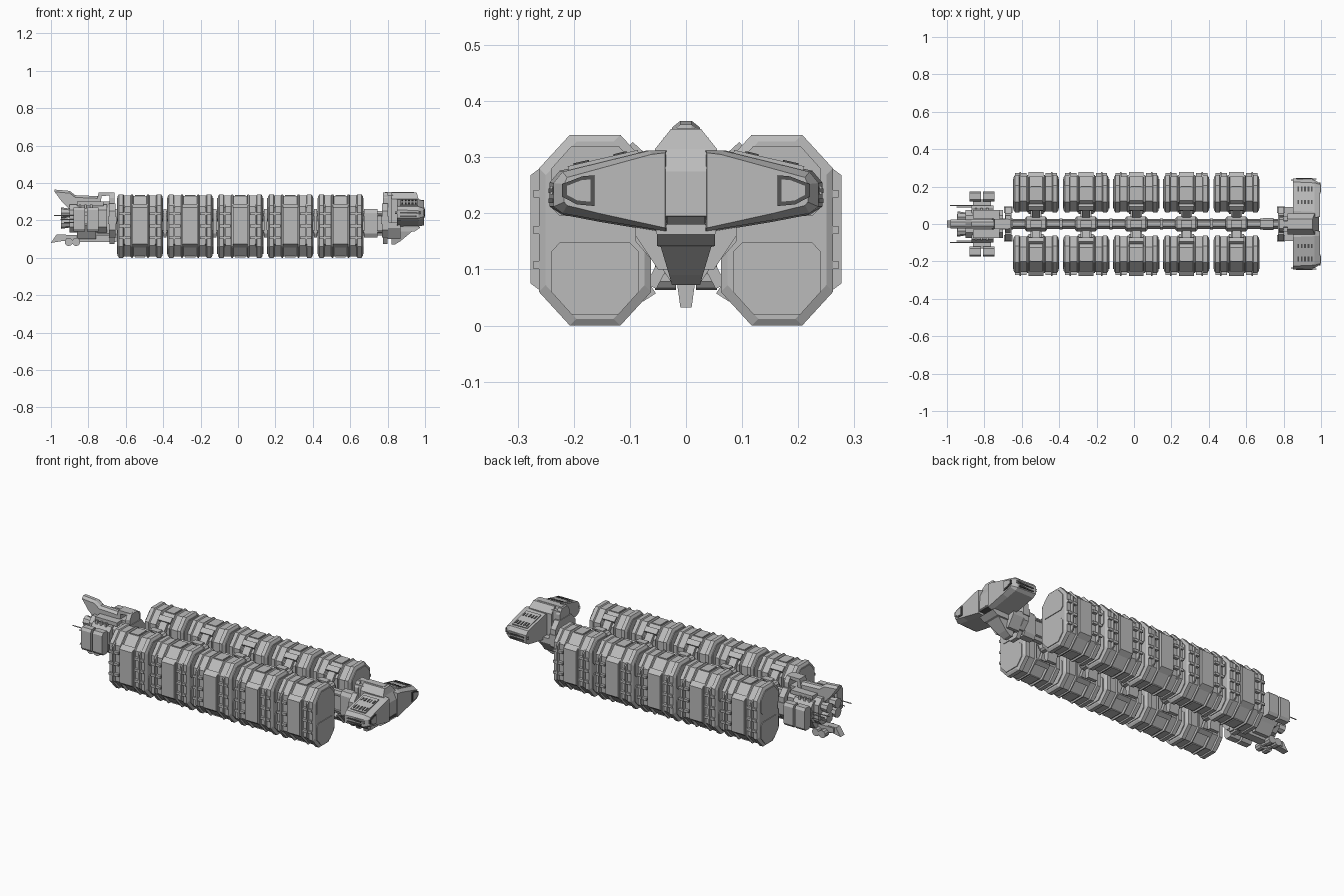
import bpy, bmesh, math
from mathutils import Vector, Matrix

if "Cube" in bpy.data.objects:
    bpy.data.objects.remove(bpy.data.objects["Cube"])

def material(name, v):
    m = bpy.data.materials.new(name)
    m.diffuse_color = (v, v, v, 1)
    m.use_nodes = True
    m.node_tree.nodes["Principled BSDF"].inputs["Base Color"].default_value = m.diffuse_color
    return m

HULL = material("hull_grey", 0.5)
DARK = material("dark_grey", 0.09)

def finish(name, bm, mat=HULL):
    bmesh.ops.recalc_face_normals(bm, faces=bm.faces)
    me = bpy.data.meshes.new(name)
    bm.to_mesh(me)
    bm.free()
    me.materials.append(mat)
    ob = bpy.data.objects.new(name, me)
    bpy.context.collection.objects.link(ob)
    return ob

def loft(name, rings, mat=HULL):
    """Skin a row of equal-length closed rings and cap both ends."""
    bm = bmesh.new()
    vs = [[bm.verts.new(p) for p in r] for r in rings]
    n = len(rings[0])
    for a, b in zip(vs, vs[1:]):
        for i in range(n):
            j = (i + 1) % n
            bm.faces.new((a[i], a[j], b[j], b[i]))
    bm.faces.new(vs[0])
    bm.faces.new(vs[-1])
    return finish(name, bm, mat)

def along_x(name, poly, x0, x1, mat=HULL):
    return loft(name, [[(x, y, z) for y, z in poly] for x in (x0, x1)], mat)

def along_y(name, poly, y0, y1, mat=HULL):
    return loft(name, [[(x, y, z) for x, z in poly] for y in (y0, y1)], mat)

def octagon(cy, cz, hy, hz, ky, kz):
    q = [(hy - ky, hz), (hy, hz - kz), (hy, kz - hz), (hy - ky, -hz),
         (ky - hy, -hz), (-hy, kz - hz), (-hy, hz - kz), (ky - hy, hz)]
    return [(cy + a, cz + b) for a, b in q]

def box(name, x0, x1, y0, y1, z0, z1, mat=HULL):
    return along_x(name, [(y0, z0), (y1, z0), (y1, z1), (y0, z1)], x0, x1, mat)

def bar(name, x0, x1, a, b, w, mat=HULL):
    """Flat bar between two y-z points, w thick."""
    a, b = Vector(a), Vector(b)
    d = (b - a).normalized() * w / 2
    n = Vector((-d.y, d.x))
    return along_x(name, [a + n, b + n, b - n, a - n], x0, x1, mat)

def rod(name, a, b, r, sides=8, r2=None):
    a, b = Vector(a), Vector(b)
    bm = bmesh.new()
    rot = (b - a).to_track_quat('Z', 'Y').to_matrix().to_4x4()
    bmesh.ops.create_cone(bm, cap_ends=True, segments=sides, radius1=r,
                          radius2=r if r2 is None else r2, depth=(b - a).length,
                          matrix=Matrix.Translation((a + b) / 2) @ rot)
    return finish(name, bm)

def flip(poly, s):
    return [(s * y, z) for y, z in poly]

# ---- cargo containers: five pairs along the spine ----
CENTRES = [-0.524 + 0.268 * i for i in range(5)]
half = [(-.12, .012), (-.112, 0), (-.09, 0), (-.086, .006), (-.05, .006), (-.046, 0), (-.04, 0), (-.036, .008)]
BANDS = half + [(-x, d) for x, d in reversed(half)]
for cx in CENTRES:
    for s in (-1, 1):
        rings = [[(cx + x, s * y, z) for y, z in octagon(.162, .17, .1 - d, .17 - d, .055, .06)]
                 for x, d in BANDS]
        loft("container", rings)
        # end panels, upper and lower
        up = [(.12, .32), (.204, .32), (.24, .28), (.24, .21), (.225, .195), (.1, .195), (.084, .21), (.084, .28)]
        low = [(.12, .02), (.204, .02), (.24, .06), (.24, .132), (.225, .148), (.1, .148), (.084, .132), (.084, .06)]
        for poly in (up, low):
            along_x("container_end_panel", flip(poly, s), cx - .124, cx + .124)
        # outer side plate and clamps
        for x0, x1 in ((-.04, .04), (-.088, -.08), (.08, .088)):
            along_x("side_plate", flip([(.25, .055), (.277, .075), (.277, .268), (.25, .288)], s), cx + x0, cx + x1)
        for z in (.235, .17, .108):
            for x0, x1 in ((-.112, -.052), (.052, .112)):
                box("side_clamp", cx + x0, cx + x1, s * .25, s * .272, z - .007, z + .007)
        # top and bottom ridge plates
        for z0, z1 in ((.328, .337), (.003, .012)):
            box("ridge_plate", cx - .028, cx + .028, s * .125, s * .2, z0, z1)
        # couplings from the spine to the sloped inner faces
        for a, b, c in (((.03, .23), (.082, .295), (.105, .316)), ((.03, .13), (.062, .07), (.085, .055))):
            bar("coupling_arm", cx - .022, cx + .022, (s * a[0], a[1]), (s * b[0], b[1]), .02)
            bar("coupling_pad", cx - .04, cx + .04, (s * b[0], b[1]), (s * c[0], c[1]), .03)
        box("side_coupling", cx - .03, cx + .03, s * .03, s * .07, .15, .21)
    # spine node
    loft("spine_node", [[(cx + x, y, z) for y, z in octagon(0, .18, .04 - d, .095 - d, .018, .03)]
                        for x, d in ((-.06, .01), (-.05, 0), (.05, 0), (.06, .01))])
    box("node_cap", cx - .03, cx + .03, -.018, .018, .27, .285)
    along_x("node_keel", [(-.018, .09), (.018, .09), (.01, .032), (-.01, .032)], cx - .03, cx + .03)

# ---- spine ----
along_x("spine", octagon(0, .185, .02, .065, .008, .02), -.76, .8)
for s in (-1, 1):
    for z in (.14, .23):
        rod("spine_pipe", (-.7, s * .022, z), (.78, s * .022, z), .006, 6)
for i in range(6):
    x = -.39 + .268 * i if i < 5 else -.655
    along_x("spine_ring", octagon(0, .185, .03, .075, .012, .02), x - .008, x + .008)
along_x("front_neck", octagon(0, .185, .032, .075, .012, .02), .69, .745)

# ---- collars at both ends of the spine ----
for x0, x1 in ((-.69, -.655), (.77, .802)):
    along_x("collar", octagon(0, .2, .09, .09, .035, .04), x0, x1)
    along_x("collar_frame", octagon(0, .212, .045, .137, .02, .03), x0 + .004, x1 - .004)
    for s in (-1, 1):
        box("collar_lug", x0 - .006, x1 + .006, s * .06, s * .094, .18, .22)

# ---- command head ----
levels = [(.35, .027, .955), (.315, .055, .965), (.275, .055, .985), (.195, .055, .988), (.18, .055, .95),
          (.162, .052, .975), (.142, .052, .945), (.14, .045, .93), (.09, .03, .87), (.072, .025, .84)]
loft("head_core", [[(.82, -w, z), (x, -w, z), (x, w, z), (.82, w, z)] for z, w, x in levels])
box("head_neck", .78, .83, -.04, .04, .11, .335)
along_x("head_roof_rail", [(-.02, .33), (.02, .33), (.015, .352), (-.015, .352)], .785, .94)
box("head_slot", .95, .989, -.034, .034, .18, .194, DARK)
for s in (-1, 1):
    back = [(.035, .165), (.035, .305), (.07, .312), (.225, .276), (.243, .255), (.243, .212), (.222, .198), (.155, .185)]
    mid = [(.035, .168), (.035, .312), (.065, .312), (.22, .274), (.236, .254), (.236, .212), (.22, .2), (.155, .188)]
    front = [(.037, .174), (.037, .308), (.062, .305), (.212, .264), (.217, .252), (.217, .22), (.212, .214), (.155, .2)]
    loft("head_wing", [[(x, s * y, z) for y, z in p] for x, p in ((.85, back), (.965, mid), (.994, front))])
    # front viewport: dark surround with light pane
    pane = [(.163, .213), (.163, .268), (.185, .266), (.221, .252), (.221, .23), (.195, .216)]
    along_x("viewport_surround", flip(pane, s), .988, .998, DARK)
    cy, cz = .19, .241
    inner = [(cy + (y - cy) * .72, cz + (z - cz) * .72) for y, z in pane]
    along_x("viewport_pane", flip(inner, s), .99, 1.0)
    # roof slats and side vents
    bar("wing_roof_plate", .865, .96, (s * .085, .309), (s * .21, .28), .008)
    for i in range(5):
        x = .874 + .018 * i
        bar("roof_vent", x, x + .009, (s * .105, .3055), (s * .128, .300), .011, DARK)
        bar("roof_vent", x, x + .009, (s * .172, .290), (s * .2, .2835), .011, DARK)
    for z in (.222, .24):
        box("side_vent", .865, .955, s * .23, s * .245, z - .004, z + .004, DARK)
    for z in (.236, .246):
        rod("wing_probe", (.84, s * .235, z), (.975, s * .24, z), .003, 5)
    # lower brace from the collar to the wing
    along_x("head_brace", flip([(.03, .1), (.05, .1), (.09, .16), (.09, .19), (.03, .19)], s), .8, .87)

# ---- engine section ----
along_x("engine_core", octagon(0, .21, .075, .075, .03, .03), -.9, -.7)
along_x("engine_block", octagon(0, .21, .1, .06, .02, .025), -.87, -.75)
box("engine_truss", -.75, -.68, -.03, .03, .13, .3)
fin = [(-.98, .365), (-.9, .358), (-.87, .335), (-.745, .33), (-.745, .27), (-.9, .27), (-.94, .31)]
loft("tail_fin", [[(x, y, z) for x, z in [(a, b - e) for a, b in fin]]
                  for y, e in ((-.025, .012), (-.01, 0), (.01, 0), (.025, .012))])
along_y("top_frame", [(-.76, .28), (-.745, .35), (-.67, .35), (-.67, .335), (-.73, .33), (-.735, .28)], -.028, .028)
for s in (-1, 1):
    # nozzles, side tanks, braces, probes
    for z in (.185, .24):
        rod("nozzle", (-.945, s * .038, z), (-.88, s * .038, z), .03, 8, .02)
    for x0, x1 in ((-.88, -.818), (-.806, -.745)):
        along_x("side_tank", octagon(s * .148, .205, .027, .065, .01, .015), x0, x1)
    box("tank_mount", -.86, -.765, s * .09, s * .13, .18, .23)
    for x in (-.845, -.815, -.785):
        box("engine_rib", x - .006, x + .006, s * .04, s * .085, .262, .285)
    box("upper_wing", -.86, -.72, s * .03, s * .075, .278, .3)
    for z, y, x in ((.225, .1, -.985), (.205, .09, -.95), (.19, .1, -.93)):
        rod("rear_probe", (x, s * y, z), (-.86, s * y, z), .003, 5)
    along_x("engine_brace", flip([(.02, .1), (.045, .1), (.08, .15), (.08, .17), (.02, .17)], s), -.86, -.76)

# lower boom with round tanks
along_y("lower_boom", [(-.96, .095), (-.96, .122), (-.65, .122), (-.65, .085), (-.9, .085)], -.024, .024)
along_y("boom_tip", [(-1.0, .08), (-.97, .125), (-.92, .125), (-.94, .09)], -.018, .018)
for x in (-.905, -.865):
    for s in (-1, 1):
        rod("boom_tank", (x, s * .018, .085), (x, s * .055, .085), .022, 10)
    rod("boom_tank_axle", (x, -.03, .085), (x, .03, .085), .012, 8)
